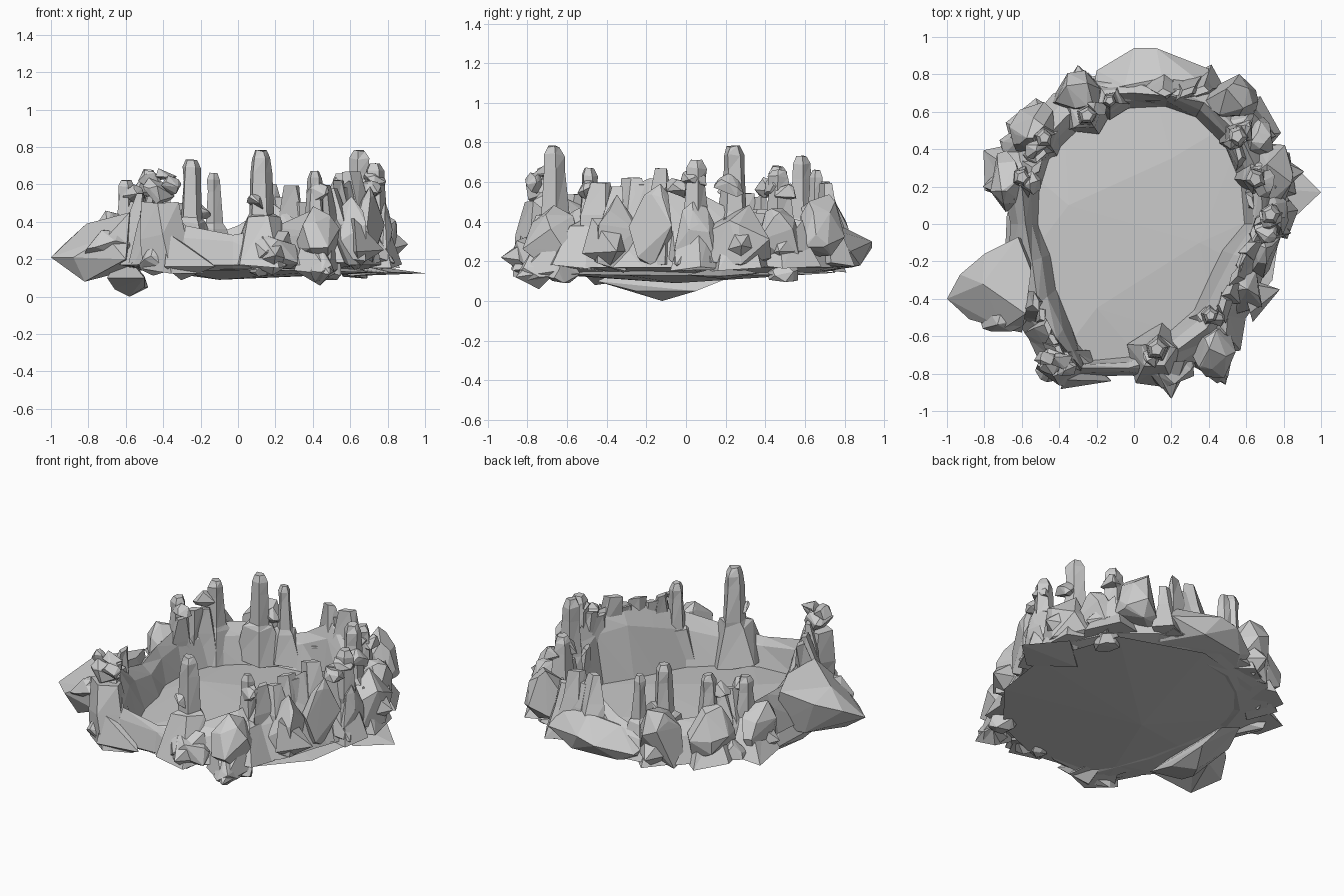
import bpy, bmesh, math, random
from mathutils import Vector, Matrix

random.seed(11)


def finish(name, bm):
    bmesh.ops.recalc_face_normals(bm, faces=bm.faces)
    me = bpy.data.meshes.new(name)
    bm.to_mesh(me)
    bm.free()
    ob = bpy.data.objects.new(name, me)
    bpy.context.collection.objects.link(ob)
    return ob


def hull(name, pts):
    bm = bmesh.new()
    for p in pts:
        bm.verts.new(p)
    bmesh.ops.convex_hull(bm, input=bm.verts[:])
    loose = [v for v in bm.verts if not v.link_faces]
    bmesh.ops.delete(bm, geom=loose, context='VERTS')
    return finish(name, bm)


def loft(name, rings, n=6, jit=0.1, turn=0.0):
    """Stack of jittered n-sided rings (x, y, z, rx, ry), capped at both ends."""
    bm = bmesh.new()
    phase = random.random() * 6
    rows = []
    for x, y, z, rx, ry in rings:
        row = []
        for i in range(n):
            a = phase + math.tau * i / n
            k = 1 + random.uniform(-jit, jit)
            v = Vector((rx * k * math.cos(a), ry * k * math.sin(a), 0))
            v = Matrix.Rotation(turn, 3, 'Z') @ v
            row.append(bm.verts.new((x + v.x, y + v.y, z + random.uniform(-.15, .15) * min(rx, ry))))
        rows.append(row)
    for a, b in zip(rows, rows[1:]):
        for i in range(n):
            j = (i + 1) % n
            bm.faces.new((a[i], a[j], b[j]))
            bm.faces.new((a[i], b[j], b[i]))
    bm.faces.new(rows[0][::-1])
    bm.faces.new(rows[-1])
    return finish(name, bm)


def rock(name, x, y, z, sx, sy, sz, n=22):
    pts = []
    for i in range(n):
        d = Vector([random.gauss(0, 1) for _ in range(3)]).normalized() * random.uniform(.88, 1.1)
        w = 1 - .3 * d.z                      # broader towards the bottom
        pts.append((x + d.x * sx * w, y + d.y * sy * w, z + d.z * sz))
    return hull(name, pts)


# Thin faceted floor slab and its long pointed corner
edge = [(.8, .1), (.62, .6), (.1, .76), (-.38, .62), (-.58, .3), (-.58, -.2),
        (-.42, -.74), (.1, -.8), (.45, -.65), (.74, -.3)]
hull("floor", [(x, y, .155 - .03 * (x + .5) / 1.5) for x, y in edge]
     + [(-.35, .1, .20), (.2, .35, .18), (.35, -.1, .18), (-.2, -.45, .19), (-.1, -.05, .09)])
hull("floor_spike", [(1, .17, .125), (.8, .37, .14), (.82, 0, .13), (.6, .2, .18), (.6, .2, .11)])

# Ring wall: angle, inner radius, crest radius, crest height, outer radius
wall = [(0, .59, .69, .58, .79), (20, .61, .72, .45, .82), (40, .64, .74, .44, .84),
        (60, .66, .75, .36, .84), (75, .65, .71, .50, .80), (90, .62, .70, .38, .82),
        (105, .62, .72, .31, .82), (122, .58, .68, .40, .82), (142, .57, .66, .42, .78),
        (162, .53, .63, .42, .75), (180, .51, .58, .40, .66), (200, .47, .58, .37, .72),
        (220, .54, .67, .44, .82), (236, .62, .74, .52, .86), (250, .78, .82, .38, .87),
        (268, .71, .77, .33, .81), (285, .62, .73, .37, .86), (305, .56, .68, .46, .82),
        (325, .49, .61, .55, .78), (343, .49, .62, .62, .74)]
bm = bmesh.new()
rows = []
for a, ri, rc, zc, ro in wall:
    c, s = math.cos(math.radians(a)), math.sin(math.radians(a))
    prof = [(ri, .15), (ri * .5 + rc * .5, zc * .7 + .05), (rc, zc),
            (rc * .5 + ro * .5, .17 + zc * .38), (ro, .17), (ri + .05, .14)]
    rows.append([bm.verts.new((r * c, r * s, z)) for r, z in prof])
for k, a in enumerate(rows):
    b = rows[(k + 1) % len(rows)]
    for i in range(6):
        j = (i + 1) % 6
        bm.faces.new((a[i], a[j], b[j]))
        bm.faces.new((a[i], b[j], b[i]))
finish("ring_wall", bm)

# Standing stones on wide pyramid bases: x, y, top, shaft radius, base radius, outward shift of base
pillars = [(.12, -.67, .78, .06, .18, .05), (.65, .24, .78, .06, .18, .05),
           (.73, .05, .71, .055, .14, .02), (.55, .47, .66, .06, .18, .06),
           (-.25, .58, .73, .052, .18, .04), (-.13, .66, .66, .038, .13, .02),
           (-.48, .46, .68, .052, .18, .05), (-.6, .25, .62, .05, .17, .06),
           (.41, -.49, .67, .045, .18, .07)]
for x, y, top, r, rb, out in pillars:
    d = Vector((x, y)).normalized() * out
    h = top - .16
    loft("pillar", [(x + d.x, y + d.y, .17, rb, rb),
                    (x + d.x * .3, y + d.y * .3, .16 + h * .42, rb * .52, rb * .52),
                    (x, y, .16 + h * .46, r * 1.25, r * 1.25),
                    (x, y, top - h * .2, r * .95, r * .95),
                    (x, y, top - h * .07, r * .9, r * .9),
                    (x, y, top, r * .55, r * .55)], 5, .14)

# Thick stone at the front left with a knobbly head
loft("corner_stone", [(-.34, -.76, .14, .18, .12), (-.39, -.75, .32, .13, .10),
                      (-.42, -.74, .50, .10, .07)], 5, .12)
for x, y, z, s in [(-.43, -.74, .57, .09), (-.38, -.73, .66, .06), (-.47, -.72, .63, .06), (-.36, -.77, .6, .06)]:
    rock("corner_stone_head", x, y, z, s, s * .8, s, 14)

# Small caps and knobs clustered beside the stones
for x, y, z, s in [(.68, .22, .58, .08), (.72, .04, .62, .07), (.53, .46, .58, .07), (.6, .5, .55, .06),
                   (-.55, .22, .55, .06), (-.52, .4, .57, .06), (-.2, .63, .46, .06),
                   (.43, -.5, .57, .06), (.7, -.04, .58, .07), (.09, -.72, .5, .06)]:
    rock("knob", x, y, z, s, s, s * .9, 14)

# Leaning shards along the crest: path start, path end, count, lowest top, highest top
for x0, y0, x1, y1, n, lo, hi in [(.47, -.42, .67, .02, 7, .56, .67), (.16, .70, .35, .71, 4, .5, .64),
                                  (-.52, -.42, -.40, -.68, 5, .44, .60), (-.48, .44, -.55, .22, 4, .45, .58),
                                  (.62, .12, .56, .38, 2, .4, .5)]:
    turn = math.atan2(y1 - y0, x1 - x0)
    for i in range(n):
        t = i / (n - 1)
        x, y = x0 + (x1 - x0) * t, y0 + (y1 - y0) * t
        o = Vector((x, y)).normalized() * random.uniform(.02, .07)
        top = random.uniform(lo, hi)
        loft("shard", [(x + o.x, y + o.y, .18, .12, .09), (x + o.x * .5, y + o.y * .5, top * .72, .085, .05),
                       (x, y, top, .05, .02)], 4, .3, turn + random.uniform(-.5, .5))

# Outer boulders: x, y, z, half sizes
for b in [(.52, .67, .38, .15, .12, .19), (.67, .46, .31, .12, .13, .17), (.74, .26, .32, .14, .17, .18),
          (.75, .05, .33, .09, .12, .19), (.70, -.14, .37, .09, .15, .21), (.60, -.36, .34, .14, .12, .19),
          (.42, -.67, .32, .13, .15, .17), (.18, -.77, .24, .14, .12, .12), (-.67, .22, .30, .12, .16, .18),
          (-.53, .50, .33, .14, .15, .19), (-.30, .70, .33, .15, .14, .20), (-.44, -.78, .2, .08, .07, .1),
          (.45, -.74, .17, .08, .10, .09)]:
    rock("boulder", *b, 20)

# Pointed spurs leaning outward: tip, then base centre
for tip, base in [((.78, -.35, .25), (.6, -.4, .3)), ((.91, .28, .28), (.75, .27, .3)),
                  ((.2, -.935, .22), (.18, -.74, .24)), ((.76, .47, .25), (.62, .5, .3)),
                  ((-.81, .2, .24), (-.65, .22, .26)), ((-.12, -.84, .16), (-.35, -.76, .22)),
                  ((.84, -.05, .18), (.7, 0, .3)), ((.49, -.86, .12), (.42, -.7, .2)),
                  ((-.66, .43, .24), (-.52, .46, .28)), ((-.3, .85, .22), (-.28, .7, .28))]:
    b = Vector(base)
    d = (Vector(tip) - b).normalized()
    side = d.cross(Vector((0, 0, 1))).normalized() * .13
    up = Vector((0, 0, .12))
    hull("spur", [Vector(tip), b + side - up * .5, b - side - up * .4, b + side * .6 + up,
                  b - side * .7 + up * .9, b - up + d * .05])

# Low mound at the back
hull("back_mound", [(-.2, .82, .22), (0, .94, .27), (.12, .94, .3), (.4, .83, .25), (.38, .74, .36),
                    (.15, .78, .38), (-.05, .74, .34), (-.22, .70, .25), (-.1, .84, .17), (.2, .88, .18),
                    (.38, .68, .15), (-.2, .68, .15), (.1, .65, .33)])

# Large outcrop on the left and the keel below it
hull("left_outcrop", [(-1, -.4, .21), (-.93, -.27, .28), (-.88, -.51, .21), (-.8, -.16, .33), (-.62, -.07, .40),
                      (-.55, -.25, .43), (-.58, -.48, .45), (-.6, -.58, .2), (-.82, -.46, .08),
                      (-.72, -.18, .12), (-.81, -.32, .39), (-.7, -.56, .32), (-.55, -.1, .15)])
rock("outcrop_lump", -.7, -.5, .28, .13, .08, .1)
hull("keel", [(-.58, -.12, 0), (-.66, -.25, .04), (-.48, .05, .05), (-.7, -.4, .1), (-.5, -.45, .1),
              (-.5, .2, .11), (-.6, .25, .13), (-.68, .05, .1), (-.5, -.25, .05), (-.62, -.1, .25)])
for x, y, z, s in [(.48, -.62, .15, .08), (.12, -.74, .16, .06), (-.62, .42, .2, .1), (.62, .5, .15, .08)]:
    rock("under_rock", x, y, z, s, s, s * .9)
